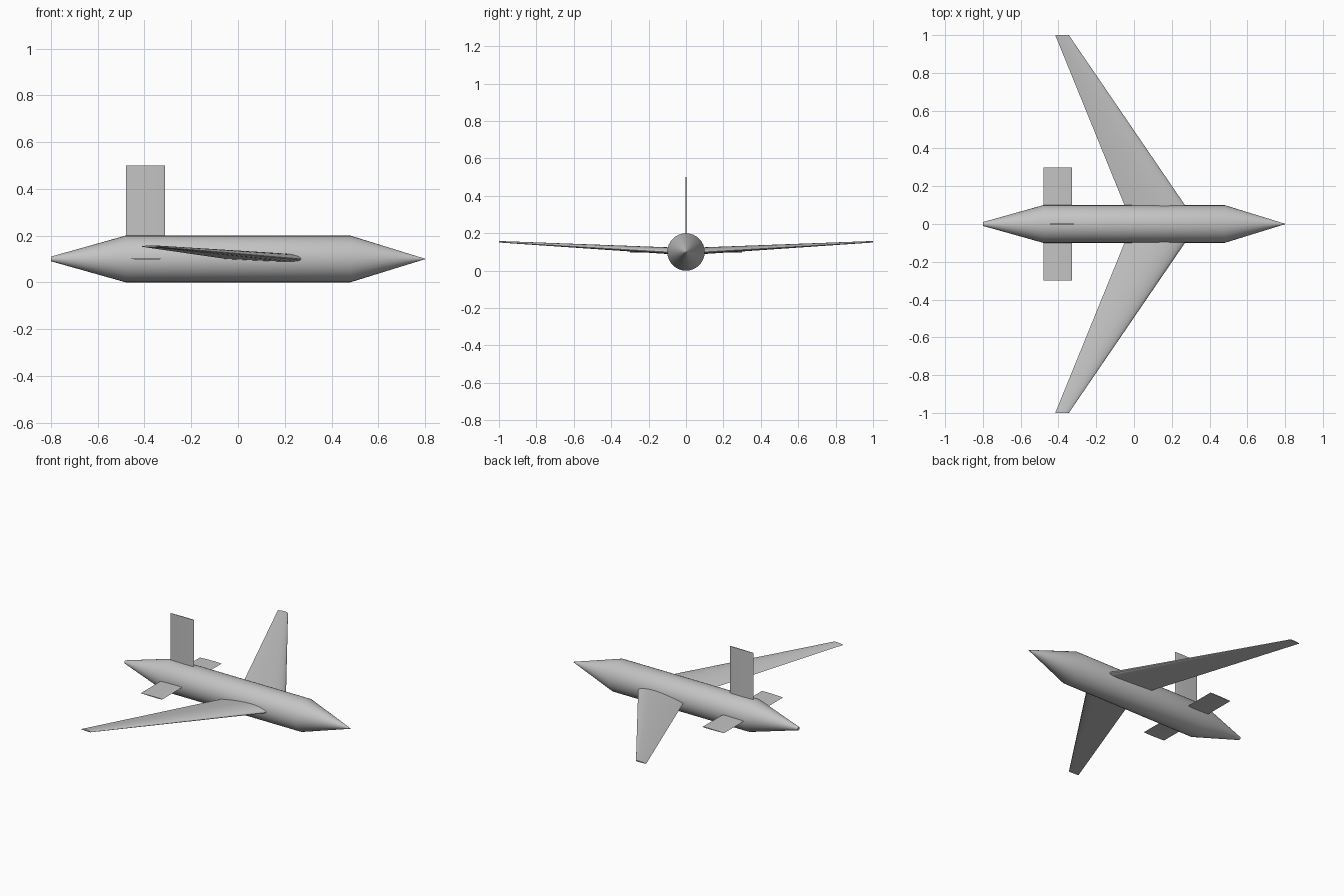
import bpy, bmesh, math
from mathutils import Vector

cube = bpy.data.objects.get("Cube")
if cube:
    bpy.data.objects.remove(cube, do_unlink=True)

grey = bpy.data.materials.new("light_grey")
grey.use_nodes = True
colour = (0.55, 0.55, 0.55, 1)
grey.diffuse_color = colour
grey.node_tree.nodes["Principled BSDF"].inputs["Base Color"].default_value = colour


def loft(name, rings):
    """Skin a list of equal-length point rings and cap both ends."""
    bm = bmesh.new()
    loops = [[bm.verts.new(p) for p in ring] for ring in rings]
    count = len(loops[0])
    for a, b in zip(loops, loops[1:]):
        for i in range(count):
            j = (i + 1) % count
            bm.faces.new((a[i], a[j], b[j], b[i]))
    bm.faces.new(loops[0])
    bm.faces.new(loops[-1])
    bmesh.ops.remove_doubles(bm, verts=bm.verts, dist=1e-6)
    bmesh.ops.recalc_face_normals(bm, faces=bm.faces)
    mesh = bpy.data.meshes.new(name)
    bm.to_mesh(mesh)
    bm.free()
    mesh.materials.append(grey)
    obj = bpy.data.objects.new(name, mesh)
    bpy.context.collection.objects.link(obj)
    bpy.ops.object.select_all(action="DESELECT")
    obj.select_set(True)
    bpy.context.view_layer.objects.active = obj
    bpy.ops.object.shade_smooth_by_angle(angle=math.radians(30))
    return obj


def airfoil(thick, camber=0.0, steps=16):
    """Closed unit-chord section: (distance behind leading edge, height)."""
    def half(t):
        return 5 * thick * (0.2969 * math.sqrt(t) - 0.126 * t - 0.3516 * t**2
                            + 0.2843 * t**3 - 0.1036 * t**4)

    def mean(t):
        p = 0.4
        q = p if t < p else 1 - p
        return camber * (1 - ((t - p) / q) ** 2)

    ts = [(1 - math.cos(math.pi * i / steps)) / 2 for i in range(steps + 1)]
    upper = [(t, mean(t) + half(t)) for t in reversed(ts)]
    lower = [(t, mean(t) - half(t)) for t in ts[1:-1]]
    return upper + lower


def section(profile, lead, chord, span_dir, thick_dir):
    """Place a section with its leading edge at a point."""
    return [Vector(lead) + Vector((-t * chord, 0, 0)) + Vector(thick_dir) * h * chord
            for t, h in profile]


# Fuselage: straight tube with a pointed nose and a slightly blunt tail
def circle(x, r, sides=32):
    return [(x, r * math.cos(math.tau * i / sides), 0.1 + r * math.sin(math.tau * i / sides))
            for i in range(sides)]


loft("fuselage", [circle(x, r) for x, r in
                  ((-0.8, 0.01), (-0.48, 0.1), (0.48, 0.1), (0.8, 0.001))])

# Swept, tapered wings and small straight tailplanes on both sides
UP, SIDE = (0, 0, 1), (0, 1, 0)
wing_profile = airfoil(0.11, 0.025)
thin_profile = airfoil(0.035)
for side, s in (("left", 1), ("right", -1)):
    loft(side + "_wing", [section(wing_profile, (x, s * y, z), c, SIDE, UP)
                          for x, y, z, c in ((0.304, 0.05, 0.097, 0.334),
                                             (-0.345, 1.0, 0.153, 0.072))])
    loft(side + "_tailplane", [section(thin_profile, (-0.328, s * y, 0.1), 0.152, SIDE, UP)
                               for y in (0.02, 0.3)])

# Upright tail fin
loft("tail_fin", [section(thin_profile, (-0.312, 0, z), 0.168, UP, SIDE)
                  for z in (0.12, 0.5)])
